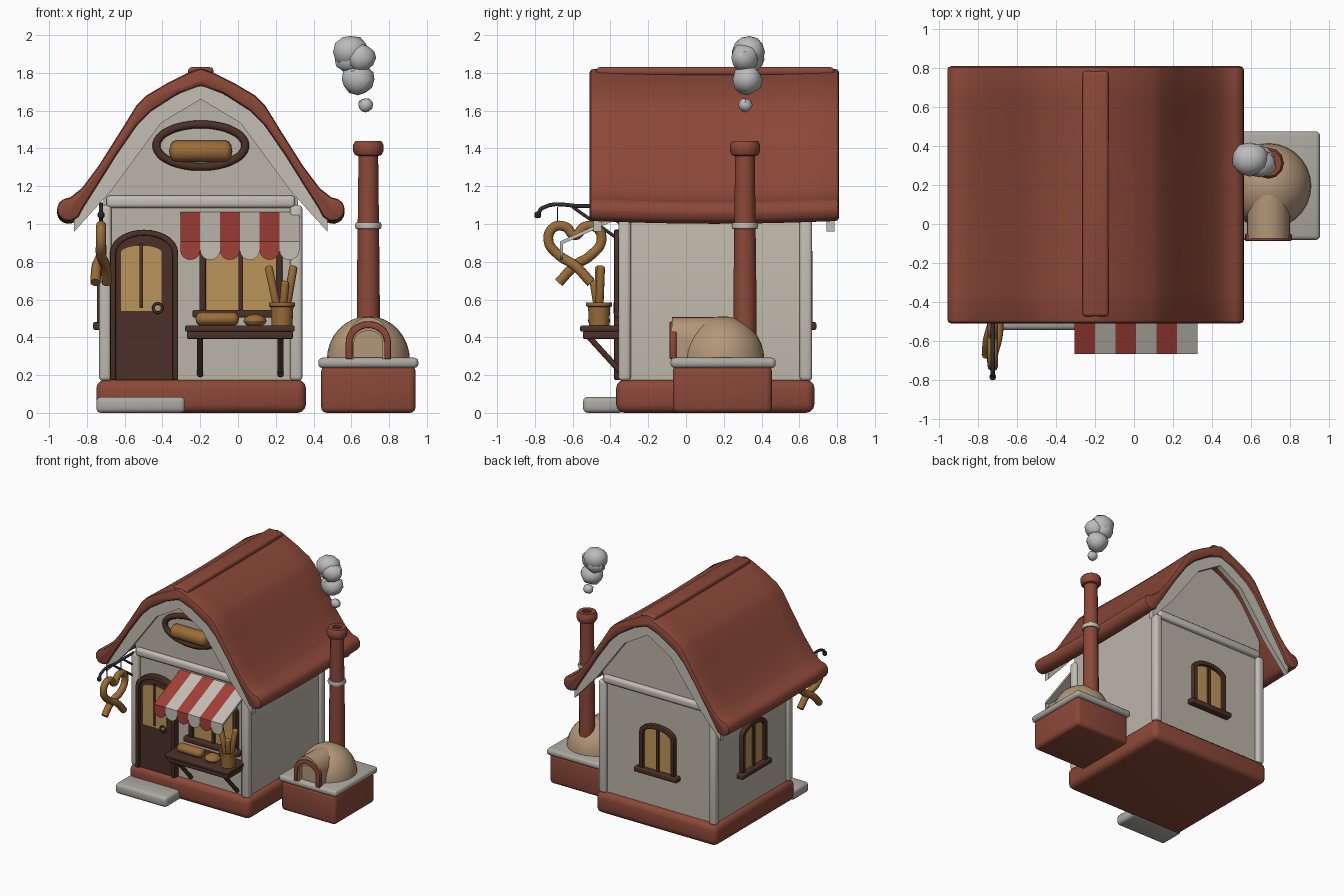
import bpy, bmesh, random
from math import pi, sin, cos
from mathutils import Matrix, Vector

if "Cube" in bpy.data.objects:
    bpy.data.objects.remove(bpy.data.objects["Cube"])

random.seed(4)
CX, CY = -0.197, 0.155          # house centre
WF, WB = -0.325, 0.635          # front and back wall planes


def mat(name, r, g, b):
    m = bpy.data.materials.new(name)
    m.diffuse_color = (r, g, b, 1)
    m.use_nodes = True
    m.node_tree.nodes["Principled BSDF"].inputs["Base Color"].default_value = m.diffuse_color
    return m


RED = mat("brick_red", 0.26, 0.065, 0.04)
STRIPE = mat("awning_red", 0.36, 0.05, 0.04)
CREAM = mat("cream", 0.55, 0.52, 0.46)
WALL = mat("plaster", 0.5, 0.46, 0.39)
WOOD = mat("dark_wood", 0.07, 0.03, 0.02)
GLASS = mat("warm_glass", 0.5, 0.3, 0.1)
BREAD = mat("crust", 0.32, 0.15, 0.04)
CLAY = mat("clay", 0.45, 0.31, 0.19)
STONE = mat("stone", 0.42, 0.4, 0.36)
IRON = mat("iron", 0.03, 0.03, 0.035)
SMOKE = mat("smoke", 0.5, 0.5, 0.5)


def finish(bm, name, m, bevel=0, seg=3, xf=None):
    bmesh.ops.recalc_face_normals(bm, faces=bm.faces)
    if bevel:
        es = [e for e in bm.edges if e.calc_face_angle(0) > 0.6]
        bmesh.ops.bevel(bm, geom=es, offset=bevel, segments=seg, profile=0.5,
                        affect='EDGES', clamp_overlap=True)
    for f in bm.faces:
        f.smooth = True
    for e in bm.edges:
        e.smooth = e.calc_face_angle(0) < 0.65
    me = bpy.data.meshes.new(name)
    bm.to_mesh(me)
    bm.free()
    me.materials.append(m)
    ob = bpy.data.objects.new(name, me)
    bpy.context.collection.objects.link(ob)
    if xf:
        ob.matrix_world = xf
    return ob


def prism(name, pts, axis, d0, d1, m, bevel=0, seg=2, steps=1, sag=0, xf=None):
    """Extrude a 2D outline along an axis, optionally sagging in the middle."""
    bm = bmesh.new()
    put = {'x': lambda a, b, d: (d, a, b), 'y': lambda a, b, d: (a, d, b),
           'z': lambda a, b, d: (a, b, d)}[axis]
    rings = []
    for i in range(steps + 1):
        t = i / steps
        dz = -sag * sin(pi * t)
        rings.append([bm.verts.new(put(a, b + dz, d0 + (d1 - d0) * t)) for a, b in pts])
    n = len(pts)
    for r, s in zip(rings, rings[1:]):
        for i in range(n):
            bm.faces.new((r[i], r[(i + 1) % n], s[(i + 1) % n], s[i]))
    bm.faces.new(rings[0])
    bm.faces.new(rings[-1])
    return finish(bm, name, m, bevel, seg, xf)


def box(name, x0, x1, y0, y1, z0, z1, m, bevel=0.0, xf=None, seg=3):
    return prism(name, [(x0, y0), (x1, y0), (x1, y1), (x0, y1)], 'z', z0, z1, m, bevel, seg, xf=xf)


def lathe(name, prof, loc, m, n=20, rot=None, scale=(1, 1, 1)):
    bm = bmesh.new()
    vs = [bm.verts.new((r, 0, z)) for r, z in prof]
    es = [bm.edges.new(p) for p in zip(vs, vs[1:])]
    bmesh.ops.spin(bm, geom=vs + es, cent=(0, 0, 0), axis=(0, 0, 1), angle=2 * pi, steps=n)
    bmesh.ops.remove_doubles(bm, verts=bm.verts, dist=1e-4)
    xf = Matrix.Translation(loc) @ (rot or Matrix()) @ Matrix.Diagonal((*scale, 1))
    return finish(bm, name, m, xf=xf)


def tube(name, pts, r, m, closed=False, res=3):
    cu = bpy.data.curves.new(name, 'CURVE')
    cu.dimensions, cu.bevel_depth, cu.bevel_resolution = '3D', r, res
    cu.resolution_u, cu.use_fill_caps = 6, True
    sp = cu.splines.new('BEZIER')
    sp.bezier_points.add(len(pts) - 1)
    for b, p in zip(sp.bezier_points, pts):
        b.co, b.handle_left_type, b.handle_right_type = p, 'AUTO', 'AUTO'
    sp.use_cyclic_u = closed
    ob = bpy.data.objects.new(name + "_path", cu)
    bpy.context.collection.objects.link(ob)
    me = bpy.data.meshes.new_from_object(ob.evaluated_get(bpy.context.evaluated_depsgraph_get()))
    bm = bmesh.new()
    bm.from_mesh(me)
    bpy.data.objects.remove(ob)
    bpy.data.meshes.remove(me)
    return finish(bm, name, m)


def arch(c, w, z0, zs, zt, n=14):
    """Arched outline from the left foot over the top to the right foot."""
    a = [(c - w * cos(pi * i / n), zs + (zt - zs) * sin(pi * i / n)) for i in range(n + 1)]
    return [(c - w, z0)] + a + [(c + w, z0)]


def capsule(r, h):
    return [(0, -h)] + [(r * sin(t), (h - r * .6) * s + r * .6 * s * cos(t))
                        for s, ts in ((-1, (.6, 1.1, 1.57)), (1, (1.57, 1.1, .6))) for t in ts] + [(0, h)]


def mirrored(top, under):
    """Symmetric band: half outlines from ridge to eave, mirrored about the house centre."""
    half = top + under
    return [(CX + a, b) for a, b in half] + [(CX - a, b) for a, b in half[::-1] if a > 0]


# base, step, walls, corner posts, beams
box("base", -0.75, 0.36, -0.37, 0.68, 0, 0.175, RED, 0.045)
box("door_step", -0.75, -0.28, -0.545, -0.33, 0, 0.085, STONE, 0.025)
gable = [(CX - 0.515, 0.15), (CX - 0.515, 1.28), (CX - 0.44, 1.41), (CX - 0.26, 1.63), (CX, 1.76),
         (CX + 0.26, 1.63), (CX + 0.44, 1.41), (CX + 0.515, 1.28), (CX + 0.515, 0.15)]
prism("walls", gable, 'y', WF, WB, WALL)
for sx in (-0.505, 0.505):
    for y in (WF, WB):
        box("corner_post", CX + sx - .033, CX + sx + .033, y - .033, y + .033, 0.17, 1.1, CREAM, 0.02)
for y in (WF, WB):
    box("gable_beam", CX - 0.5, CX + 0.5, y - .033, y + .033, 1.085, 1.15, CREAM, 0.02)

# roof with rolled eaves, ridge cap, barge boards
top = [(0, 1.825), (0.07, 1.8), (0.18, 1.745), (0.29, 1.68), (0.34, 1.63), (0.42, 1.5), (0.54, 1.31), (0.63, 1.19)]
roll = [(0.70 + .065 * cos(t), 1.077 + .065 * sin(t)) for t in (1.7, 1.0, .3, -.4, -1.1, -1.8, -2.5)]
under = [(0.62, 1.09), (0.55, 1.2), (0.45, 1.36), (0.34, 1.52), (0.26, 1.6), (0.12, 1.69), (0, 1.735)]
prism("roof", mirrored(top, roll + under), 'y', -0.51, 0.81, RED, 0.02, 2, steps=8, sag=0.015)
box("ridge_cap", CX - 0.067, CX + 0.067, -0.475, 0.785, 1.785, 1.83, RED, 0.018)
board = mirrored([(0, 1.75), (0.27, 1.61), (0.46, 1.36), (0.63, 1.1), (0.67, 1.05)],
                 [(0.67, 0.96), (0.475, 1.175), (0.21, 1.535), (0, 1.66)])
for y in (-0.49, 0.745):
    prism("barge_board", board, 'y', y, y + 0.042, CREAM)

# door
D = -0.497
prism("door_frame", arch(D, .18, .175, .85, .97) + arch(D, .15, .175, .84, .94)[::-1], 'y', -.38, -.31, WOOD, .006)
prism("door_panel", arch(D, .155, .175, .84, .945), 'y', -.355, -.31, WOOD)
prism("door_glass", arch(D - .015, .107, .54, .85, .885), 'y', -.36, -.34, GLASS)
box("door_mullion", D - .025, D - .007, -.368, -.34, .555, .9, WOOD)
tube("door_handle", [(-.425 + .024 * cos(i * pi / 4), -.378, .555 + .024 * sin(i * pi / 4)) for i in range(8)],
     .007, IRON, True)


# arched windows, built facing -y and then turned into place
def window(name, x, y, turn, w, z0, zs, zt):
    xf = Matrix.Translation((x, y, 0)) @ Matrix.Rotation(turn, 4, 'Z')
    prism(name + "_frame", arch(0, w, z0, zs, zt) + arch(0, w - .035, z0, zs - .01, zt - .035)[::-1],
          'y', -.035, .02, WOOD, .006, xf=xf)
    prism(name + "_glass", arch(0, w - .03, z0, zs - .01, zt - .03), 'y', -.01, .02, GLASS, xf=xf)
    box(name + "_mullion", -.012, .012, -.025, .02, z0, zt - .02, WOOD, xf=xf)
    box(name + "_sill", -w - .035, w + .035, -.055, .02, z0 - .02, z0 + .02, WOOD, .008, xf=xf)


window("front_window", 0.015, WF, 0, .22, .525, .86, .93)
window("back_window", CX, WB, pi, .16, .46, .78, .86)
window("left_window", CX - .515, CY, -pi / 2, .16, .46, .78, .86)

# striped awning with scalloped valance
for i in range(6):
    x0, m = -0.305 + i * .105, (STRIPE, CREAM)[i % 2]
    prism("awning_stripe", [(-.32, 1.065), (-.32, 1.045), (-.655, .893), (-.667, .908)], 'x', x0, x0 + .105, m)
    scallop = [(x0 + .0525 * (1 - cos(pi * k / 8)), .86 - .05 * sin(pi * k / 8)) for k in range(9)]
    prism("awning_scallop", [(x0, .908)] + scallop + [(x0 + .105, .908)], 'y', -.667, -.652, m)

# shelf with struts and baked goods
box("shelf_top", -.28, .3, -.56, -.32, .43, .462, WOOD, .008)
box("shelf_apron", -.27, .29, -.545, -.34, .392, .432, WOOD, .006)
for x in (-.2, .225):
    tube("shelf_strut", [(x, -.53, .42), (x, -.33, .2)], .016, WOOD)
RY = Matrix.Rotation(pi / 2, 4, 'Y')
lathe("shelf_loaf", capsule(.045, .115), (-.11, -.46, .497), BREAD, 14, RY, (.8, 1, 1))
lathe("shelf_bun", capsule(.062, .035), (.09, -.46, .488), BREAD, 14)
lathe("basket", [(0, 0), (.055, 0), (.06, .1), (.07, .105), (.07, .125), (.056, .125), (.05, .05), (0, .05)],
      (.233, -.46, .46), BREAD, 14)
for x0, x1, y1 in ((.215, .16, -.46), (.25, .295, -.45), (.235, .25, -.49)):
    a, b = Vector((x0, -.46, .52)), Vector((x1, y1, .78 if x1 != .25 else .7))
    lathe("baguette", capsule(.022, (b - a).length / 2), (a + b) / 2, BREAD, 10,
          (b - a).to_track_quat('Z', 'Y').to_matrix().to_4x4())

# oval gable sign
tube("sign_ring", [(CX + .235 * cos(i * pi / 8), -.34, 1.415 + .112 * sin(i * pi / 8)) for i in range(16)],
     .022, WOOD, True)
lathe("sign_loaf", capsule(.057, .167), (CX, -.345, 1.385), BREAD, 16, RY)

# hanging pretzel and its iron bracket
X, Y = -0.725, -0.588
half = [(.085, .69, .03), (.0, .78, .022), (-.085, .835, 0), (-.14, .91, 0), (-.115, .98, 0), (-.05, .985, 0)]
path = [(X + o, Y + a, z) for a, z, o in half] + [(X, Y, .94)] + [(X - o, Y - a, z) for a, z, o in half[::-1]]
tube("pretzel", path, .027, BREAD)
tube("bracket_bar", [(X, -.33, 1.095), (X, -.55, 1.095), (X, -.76, 1.085), (X, -.785, 1.05)], .011, IRON)
lathe("bracket_tip", capsule(.018, .018), (X, -.785, 1.048), IRON, 8)
tube("bracket_brace", [(X, -.6, 1.09), (X, -.33, .9)], .009, IRON)
tube("bracket_brace", [(X, -.47, 1.09), (X, -.33, .99)], .008, IRON)
for y in (-.68, -.5):
    tube("pretzel_hanger", [(X, y, .98), (X, y, 1.09)], .004, IRON, res=1)

# outdoor oven
O = 0.69
box("oven_base", .44, .94, -.07, .455, 0, .25, RED, .03)
box("oven_slab", .425, .955, -.082, .475, .238, .292, STONE, .022)
lathe("oven_dome", [(.22 * cos(i * pi / 16), .28 + .232 * sin(i * pi / 16)) for i in range(9)], (O, .195, 0), CLAY, 28)
prism("oven_mouth", arch(O, .11, .28, .385, .507) + arch(O, .075, .28, .375, .435)[::-1], 'y', -.075, .19, CLAY)
prism("oven_arch", arch(O, .12, .285, .375, .485) + arch(O, .085, .285, .37, .45)[::-1], 'y', -.087, -.05, RED, .006)
prism("oven_back", arch(O, .09, .28, .375, .45), 'y', -.04, .1, CLAY)

# chimney
lathe("chimney", [(0, .36), (.062, .36), (.06, .7), (.052, 1.36), (.07, 1.365), (.08, 1.385), (.08, 1.42), (.068, 1.44),
                  (.035, 1.44), (.035, 1.39), (0, 1.39)], (O, .312, 0), RED, 12)
lathe("chimney_soot", [(0, 1.425), (.037, 1.425), (.037, 1.38)], (O, .312, 0), IRON, 12)
lathe("chimney_ring", [(.05, .972), (.066, .975), (.071, .99), (.066, 1.007), (.05, 1.01)], (O, .312, 0), CREAM, 12)

# smoke puffs
for x, y, z, r in ((.595, .335, 1.91, .088), (.65, .31, 1.88, .075), (.595, .34, 1.87, .075),
                   (.635, .325, 1.765, .08), (.675, .315, 1.63, .037)):
    bm = bmesh.new()
    bmesh.ops.create_icosphere(bm, subdivisions=2, radius=r)
    for v in bm.verts:
        v.co *= random.uniform(.93, 1.07)
        v.co.x *= 1.08
    finish(bm, "smoke_puff", SMOKE, xf=Matrix.Translation((x, y, z)))
